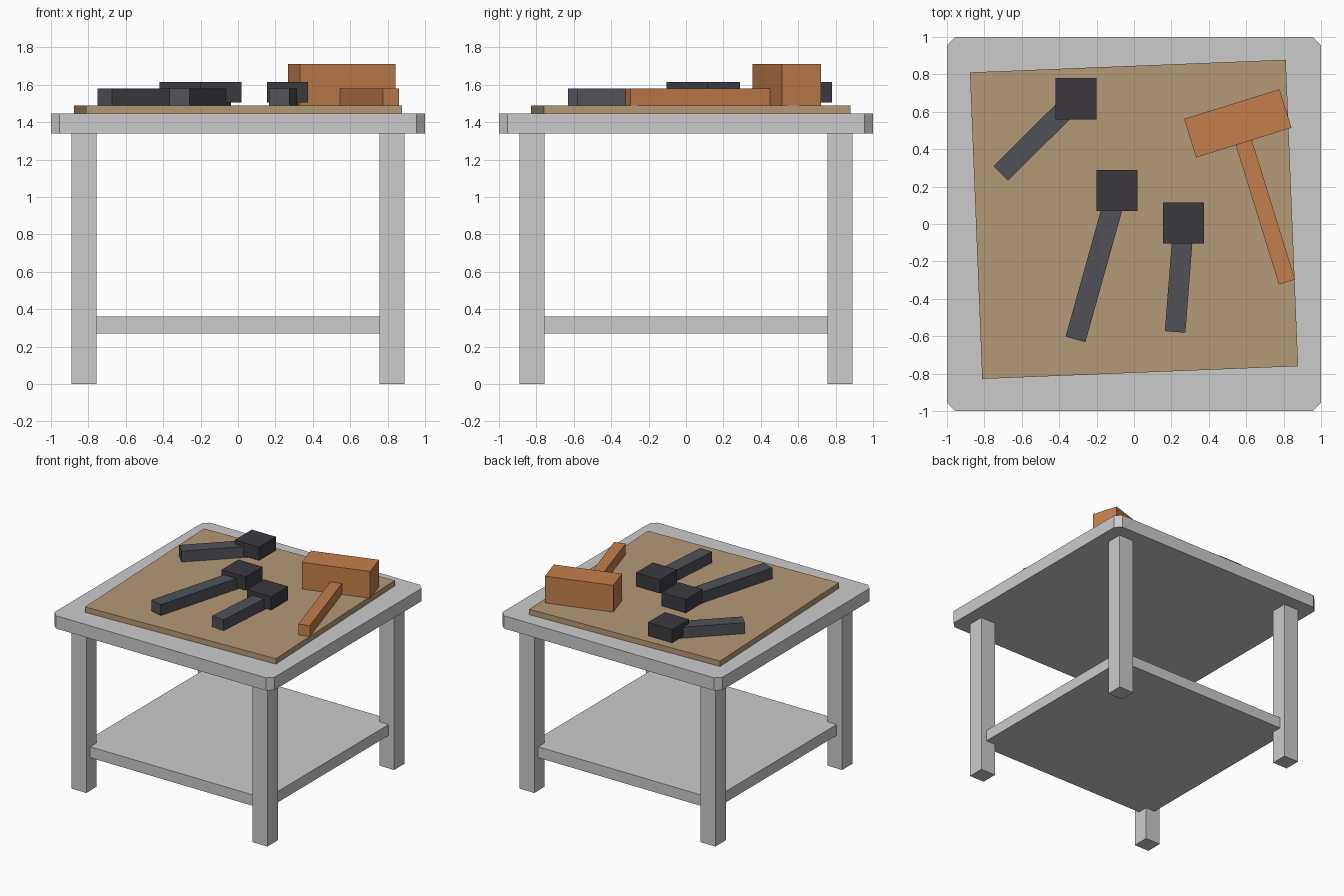
import bpy, bmesh, math
from mathutils import Vector

if "Cube" in bpy.data.objects:
    bpy.data.objects.remove(bpy.data.objects["Cube"])


def material(name, rgb):
    m = bpy.data.materials.new(name)
    m.diffuse_color = (*rgb, 1)
    m.use_nodes = True
    m.node_tree.nodes["Principled BSDF"].inputs["Base Color"].default_value = m.diffuse_color
    return m


TAN = material("tan", (0.46, 0.32, 0.18))
COPPER = material("copper", (0.55, 0.21, 0.07))
BLACK = material("black", (0.045, 0.042, 0.05))
SLATE = material("slate", (0.08, 0.085, 0.098))


def box(name, center, z0, z1, size, angle=0.0, mat=None, chamfer=0.0):
    """Box from z0 to z1, turned about z, optionally with chamfered upright edges."""
    bm = bmesh.new()
    bmesh.ops.create_cube(bm, size=1)
    bmesh.ops.scale(bm, vec=(size[0], size[1], z1 - z0), verts=bm.verts)
    if chamfer:
        upright = [e for e in bm.edges
                   if abs(e.verts[0].co.z - e.verts[1].co.z) > 1e-4]
        bmesh.ops.bevel(bm, geom=upright, offset=chamfer, segments=1,
                        affect='EDGES')
    mesh = bpy.data.meshes.new(name)
    bm.to_mesh(mesh)
    bm.free()
    ob = bpy.data.objects.new(name, mesh)
    ob.location = (center[0], center[1], (z0 + z1) / 2)
    ob.rotation_euler.z = angle
    if mat:
        mesh.materials.append(mat)
    bpy.context.collection.objects.link(ob)
    return ob


def handle(name, end, head, width, mat):
    """Bar lying on the mat from its free end to the middle of its head."""
    a, b = Vector(end), Vector(head)
    d = b - a
    return box(name, (a + b) / 2, MAT_TOP, MAT_TOP + 0.09,
               (d.length, width), math.atan2(d.y, d.x), mat)


TOP_UNDER, TOP, MAT_TOP = 1.34, 1.445, 1.49

# Table
box("table_top", (0, 0), TOP_UNDER, TOP, (2, 2), chamfer=0.045)
for side, sx in (("left", -1), ("right", 1)):
    for end, sy in (("front", -1), ("back", 1)):
        box(f"{end}_{side}_leg", (0.823 * sx, 0.823 * sy), 0, TOP_UNDER,
            (0.135, 0.135))
box("lower_shelf", (0, 0), 0.27, 0.36, (1.68, 1.68))

# Work mat, slightly askew
box("work_mat", (0, 0.025), TOP, MAT_TOP, (1.69, 1.64), math.radians(2.3), TAN)

# Three dark tools: square head, handle at its own angle
dark_tools = [((-0.31, 0.67), (-0.713, 0.27)),
              ((-0.09, 0.18), (-0.313, -0.617)),
              ((0.265, 0.005), (0.22, -0.577))]
for i, (head, end) in enumerate(dark_tools, 1):
    box(f"dark_tool_head_{i}", head, 1.505, 1.615, (0.22, 0.22), 0, BLACK)
    handle(f"dark_tool_handle_{i}", end, head, 0.11, SLATE)

# Large mallet
mallet = (0.555, 0.538)
box("mallet_head", mallet, MAT_TOP, 1.71, (0.534, 0.216),
    math.radians(17.3), COPPER)
handle("mallet_handle", (0.818, -0.31), mallet, 0.09, COPPER)
